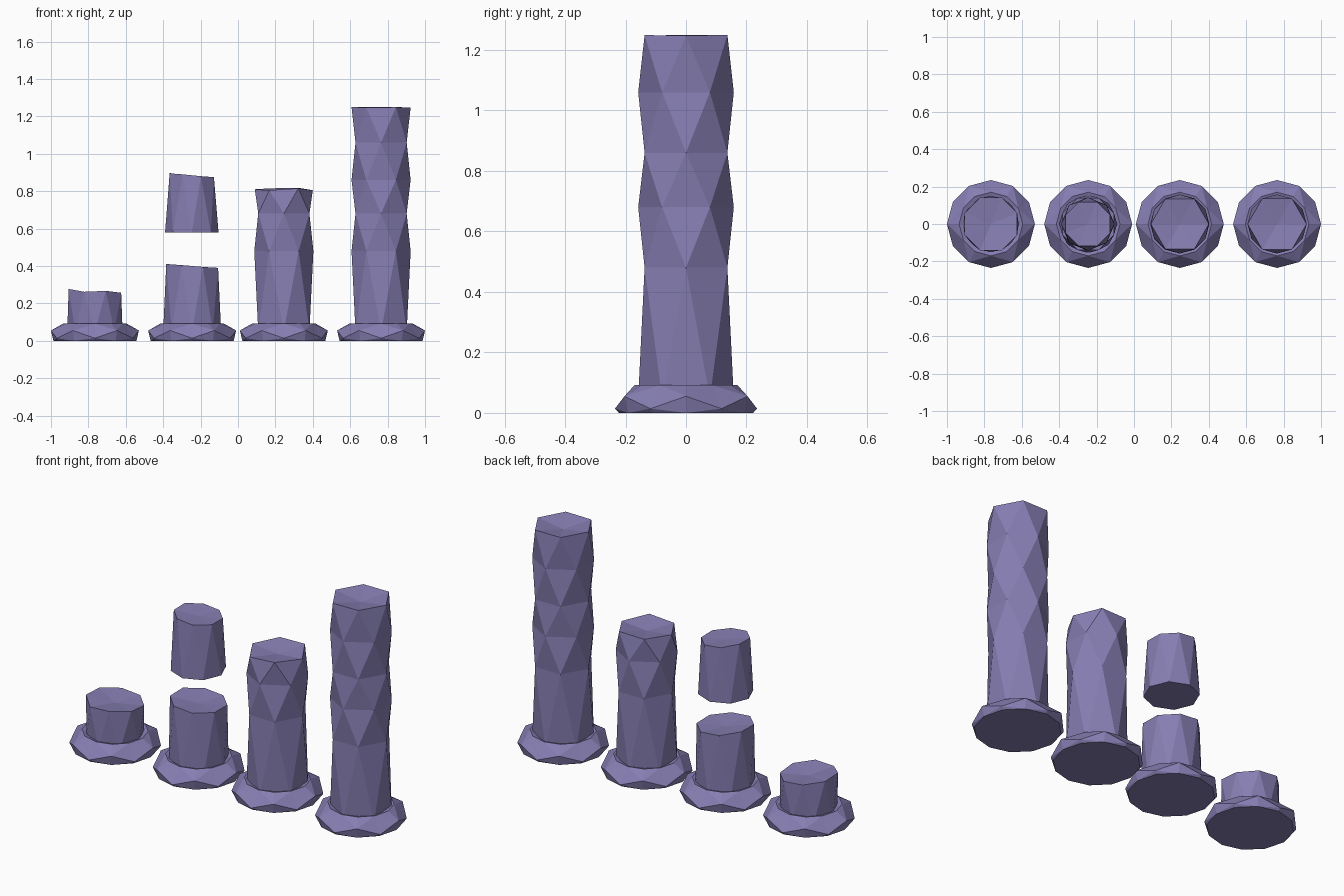
import bpy, bmesh
from math import pi, cos, sin

if "Cube" in bpy.data.objects:
    bpy.data.objects.remove(bpy.data.objects["Cube"])

mat = bpy.data.materials.new("lavender_stone")
mat.diffuse_color = (0.24, 0.21, 0.45, 1)
mat.use_nodes = True
mat.node_tree.nodes["Principled BSDF"].inputs["Base Color"].default_value = mat.diffuse_color


def loft(name, x, n, rings, tilts=(0,), dip=0.0):
    """Rings are (z, radius, half-step twist); tilts offset the top rim heights."""
    bm = bmesh.new()
    loops = []
    for k, (z, r, t) in enumerate(rings):
        row = []
        for i in range(n):
            a = 2 * pi * (i + t / 2) / n
            dz = tilts[i % len(tilts)] if k == len(rings) - 1 else 0
            row.append(bm.verts.new((r * cos(a), r * sin(a), z + dz)))
        loops.append(row)
    for k in range(len(rings) - 1):
        a, b = loops[k], loops[k + 1]
        ta, tb = rings[k][2], rings[k + 1][2]
        for i in range(n):
            j = (i + 1) % n
            if tb >= ta:
                bm.faces.new((a[i], a[j], b[i]))
                bm.faces.new((a[j], b[j], b[i]))
            else:
                bm.faces.new((a[i], b[j], b[i]))
                bm.faces.new((a[i], a[j], b[j]))
    bm.faces.new(loops[0][::-1])
    # Chipped cap sinking slightly to its middle
    top = loops[-1]
    mid = bm.verts.new((0, 0, sum(v.co.z for v in top) / n - dip))
    for i in range(n):
        bm.faces.new((top[i], top[(i + 1) % n], mid))
    return finish(name, x, bm)


def finish(name, x, bm):
    bmesh.ops.recalc_face_normals(bm, faces=bm.faces)
    me = bpy.data.meshes.new(name)
    bm.to_mesh(me)
    bm.free()
    me.materials.append(mat)
    ob = bpy.data.objects.new(name, me)
    ob.location.x = x
    bpy.context.collection.objects.link(ob)
    return ob


def plinth(name, x):
    """Twelve-sided foot whose widest edge zigzags up and down."""
    n = 12
    bm = bmesh.new()

    def ring(r, zs):
        return [bm.verts.new((r * cos(2 * pi * i / n), r * sin(2 * pi * i / n), zs[i % 2]))
                for i in range(n)]
    rows = [ring(0.222, (0, 0)), ring(0.235, (0.055, 0.014)),
            ring(0.17, (0.092, 0.092)), ring(0.135, (0.08, 0.08))]
    for a, b in zip(rows, rows[1:]):
        for i in range(n):
            j = (i + 1) % n
            if i % 2:
                bm.faces.new((a[i], a[j], b[i]))
                bm.faces.new((a[j], b[j], b[i]))
            else:
                bm.faces.new((a[i], a[j], b[j]))
                bm.faces.new((a[i], b[j], b[i]))
    bm.faces.new(rows[0][::-1])
    bm.faces.new(rows[-1])
    finish(name, x, bm)


# Four plinths
XS = (-0.765, -0.245, 0.245, 0.765)
for i, x in enumerate(XS):
    plinth(f"plinth_{i + 1}", x)

# Low broken stump
loft("low_stump", XS[0], 8, [(0.05, 0.148, 0), (0.262, 0.152, 1)],
     (-0.015, -0.01, 0.0, 0.01, 0.015, 0.0, 0.005, -0.005), 0.015)

# Snapped column: lower stump and the floating piece above it
chip = (-0.012, -0.01, 0.0, 0.012, 0.01, 0.005, -0.005, -0.01)
loft("snapped_stump", XS[1], 8, [(0.05, 0.155, 0), (0.4, 0.15, 1)], chip, 0.015)
loft("floating_drum", XS[1] - 0.002, 8, [(0.578, 0.143, 0), (0.885, 0.128, 1)], chip, 0.01)

# Medium and tall faceted shafts with diamond facets
R = 0.158
shaft = [(0.05, R, 1), (0.48, R, 0), (0.68, R, 1), (0.86, R, 0), (1.06, R, 1), (1.247, R, 0)]
loft("medium_shaft", XS[2], 6, shaft[:3] + [(0.81, 0.155, 0)],
     (-0.005, 0.008, 0.005, 0.0, -0.005, 0.005), 0.02)
loft("tall_shaft", XS[3], 6, shaft, (0, 0.003, 0.003, 0.003, 0.0, 0.002), 0.025)
